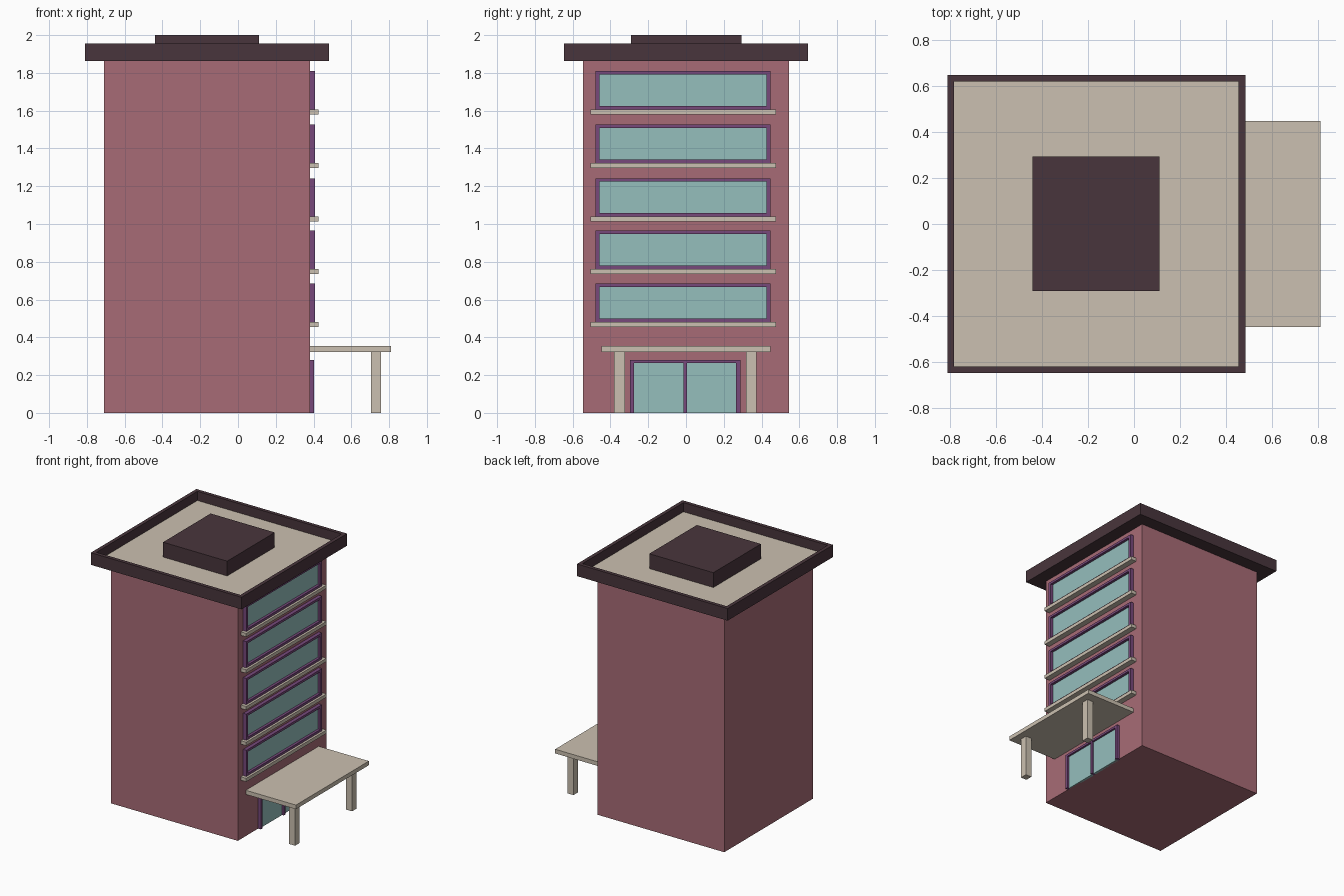
import bpy, bmesh

if "Cube" in bpy.data.objects:
    bpy.data.objects.remove(bpy.data.objects["Cube"])


def material(name, r, g, b):
    m = bpy.data.materials.new(name)
    # display colour (0-255) to linear
    m.diffuse_color = [(c / 255) ** 2.2 for c in (r, g, b)] + [1]
    m.use_nodes = True
    m.node_tree.nodes["Principled BSDF"].inputs["Base Color"].default_value = m.diffuse_color
    return m


BRICK = material("brick", 166, 107, 117)
DARK = material("dark_roof", 74, 56, 62)
STONE = material("stone", 202, 191, 175)
FRAME = material("purple_frame", 118, 74, 122)
GLASS = material("glass", 147, 189, 187)


def add_box(bm, x, y, z):
    """Add a box spanning the (min, max) ranges to the bmesh."""
    verts = bmesh.ops.create_cube(bm, size=1)["verts"]
    for v in verts:
        for i, (lo, hi) in enumerate((x, y, z)):
            v.co[i] = hi if v.co[i] > 0 else lo


def finish(name, bm, *mats):
    mesh = bpy.data.meshes.new(name)
    bm.to_mesh(mesh)
    bm.free()
    for m in mats:
        mesh.materials.append(m)
    ob = bpy.data.objects.new(name, mesh)
    bpy.context.collection.objects.link(ob)
    return ob


def boxes(name, mat, *ranges):
    bm = bmesh.new()
    for r in ranges:
        add_box(bm, *r)
    return finish(name, bm, mat)


WALL = 0.38  # x of the window wall

# Tower body
boxes("tower_body", BRICK, ((-0.71, WALL), (-0.545, 0.545), (0, 1.87)))

# Roof tray: overhanging slab with a raised rim around a sunken deck
bm = bmesh.new()
add_box(bm, (-0.81, 0.483), (-0.647, 0.647), (1.862, 1.956))
bm.normal_update()
top = max(bm.faces, key=lambda f: f.calc_center_median().z)
bmesh.ops.inset_region(bm, faces=[top], thickness=0.04)
rim = bmesh.ops.extrude_face_region(bm, geom=[top])
deck = [f for f in rim["geom"] if isinstance(f, bmesh.types.BMFace)][0]
bmesh.ops.translate(bm, verts=deck.verts, vec=(0, 0, -0.071))
deck.material_index = 1
bmesh.ops.delete(bm, geom=[f for f in [top] if f.is_valid], context="FACES_ONLY")
bmesh.ops.recalc_face_normals(bm, faces=bm.faces)
finish("roof_tray", bm, DARK, STONE)

# Rooftop plant room
boxes("roof_box", DARK, ((-0.44, 0.11), (-0.29, 0.293), (1.88, 2.0)))

# Ribbon windows with sills, one per upper floor
for i, t in enumerate((0.685, 0.965, 1.242, 1.527, 1.809), 1):
    b, y0, y1, w = t - 0.205, -0.48, 0.447, 0.022
    fx = (WALL - 0.01, 0.408)
    boxes(f"window_frame_{i}", FRAME,
          (fx, (y0, y0 + w), (b, t)),
          (fx, (y1 - w, y1), (b, t)),
          (fx, (y0 + w, y1 - w), (t - 0.018, t)),
          (fx, (y0 + w, y1 - w), (b, b + 0.02)))
    boxes(f"window_glass_{i}", GLASS,
          ((WALL - 0.01, 0.388), (y0 + w, y1 - w), (b + 0.02, t - 0.018)))
    boxes(f"window_sill_{i}", STONE,
          ((WALL - 0.01, 0.425), (-0.506, 0.477), (b - 0.025, b + 0.002)))

# Double entrance door
dx = (WALL - 0.01, 0.403)
boxes("door_frame", FRAME,
      (dx, (-0.296, -0.274), (0, 0.281)),
      (dx, (0.265, 0.288), (0, 0.281)),
      (dx, (-0.274, 0.265), (0.264, 0.281)),
      (dx, (-0.014, 0.005), (0, 0.264)))
for name, y in (("left", (-0.274, -0.014)), ("right", (0.005, 0.265))):
    boxes(f"door_glass_{name}", GLASS, ((WALL - 0.01, 0.388), y, (0, 0.264)))

# Entrance canopy on two posts
boxes("canopy", STONE, ((WALL - 0.01, 0.81), (-0.447, 0.447), (0.323, 0.355)))
for name, y in (("left", (-0.38, -0.324)), ("right", (0.318, 0.374))):
    boxes(f"canopy_post_{name}", STONE, ((0.704, 0.756), y, (0, 0.33)))
